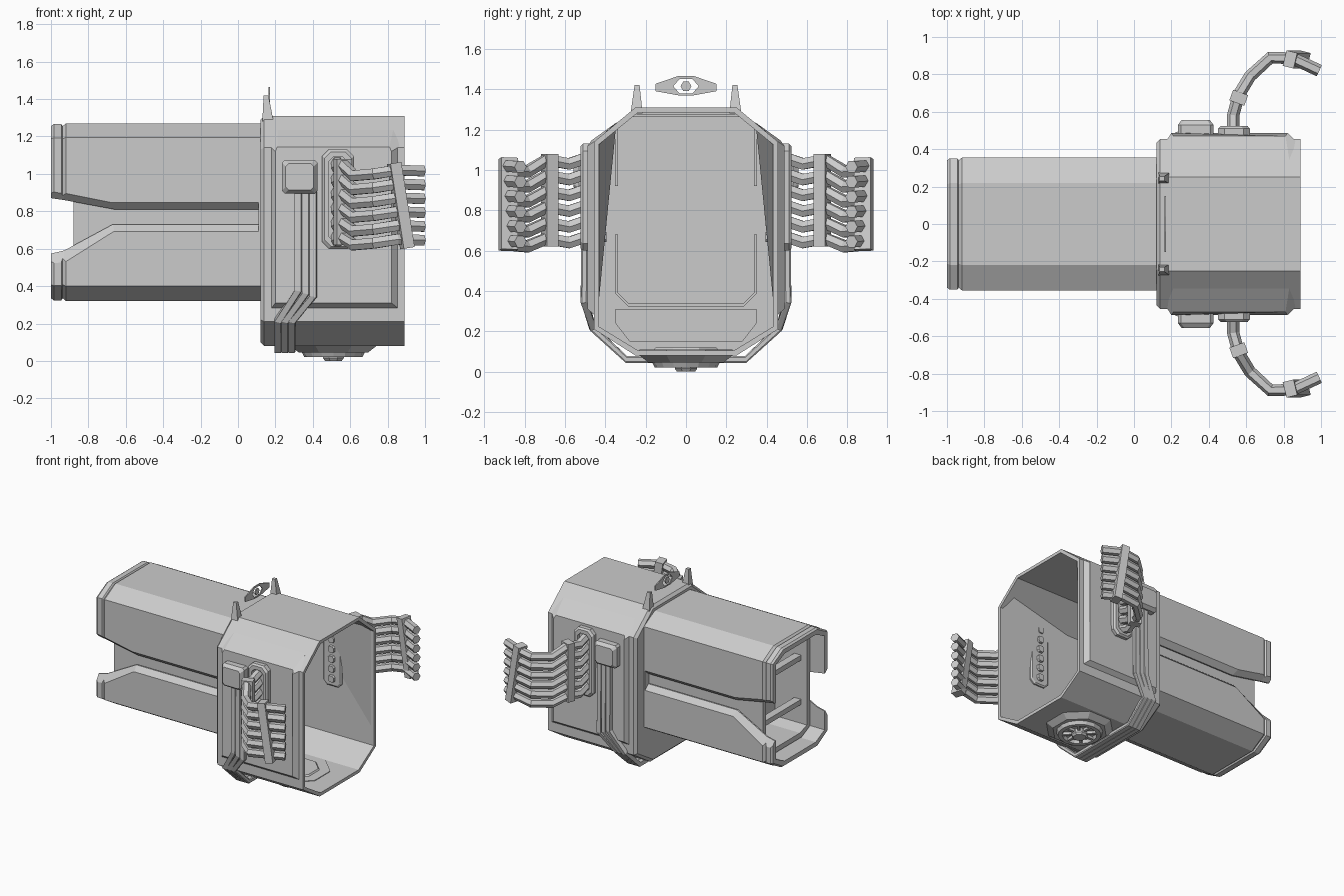
import bpy, bmesh, math
from mathutils import Vector, Matrix

if "Cube" in bpy.data.objects:
    bpy.data.objects.remove(bpy.data.objects["Cube"])

grey = bpy.data.materials.new("plain_grey")
grey.use_nodes = True
GREY = (0.6, 0.6, 0.6, 1)
grey.diffuse_color = GREY
grey.node_tree.nodes["Principled BSDF"].inputs["Base Color"].default_value = GREY


def loft(name, rings, caps=True, closed=False):
    """Skin a list of equal-length point rings."""
    bm = bmesh.new()
    vs = [[bm.verts.new(p) for p in r] for r in rings]
    n = len(vs[0])
    pairs = list(zip(vs, vs[1:])) + ([(vs[-1], vs[0])] if closed else [])
    for a, b in pairs:
        for i in range(n):
            j = (i + 1) % n
            bm.faces.new((a[i], a[j], b[j], b[i]))
    if caps and not closed:
        bm.faces.new(vs[0])
        bm.faces.new(vs[-1])
    bmesh.ops.recalc_face_normals(bm, faces=bm.faces)
    me = bpy.data.meshes.new(name)
    bm.to_mesh(me)
    bm.free()
    me.materials.append(grey)
    ob = bpy.data.objects.new(name, me)
    bpy.context.collection.objects.link(ob)
    return ob


def cut(ob, cutter):
    """Subtract a cutter and bake the result."""
    mod = ob.modifiers.new("cut", 'BOOLEAN')
    mod.operation, mod.solver, mod.object = 'DIFFERENCE', 'EXACT', cutter
    dg = bpy.context.evaluated_depsgraph_get()
    me = bpy.data.meshes.new_from_object(ob.evaluated_get(dg))
    ob.modifiers.clear()
    ob.data = me
    bpy.data.objects.remove(cutter)


def section(x, dims, d=0.0):
    """Eight-sided cross-section at x, inset by d."""
    hw, flat, zb, zcb, zct, zt = dims
    hw, flat = hw - d, flat - d * 0.5
    half = [(flat, zb + d), (hw, zcb + d * 0.5), (hw, zct - d * 0.5), (flat, zt - d)]
    return [(x, y, z) for y, z in half] + [(x, -y, z) for y, z in reversed(half)]


def chamfer_rect(w, h, c):
    return [(w, h - c), (w - c, h), (c - w, h), (-w, h - c),
            (-w, c - h), (c - w, -h), (w - c, -h), (w, c - h)]


def plate(name, x, z, w, h, c, layers):
    """Chamfered plate facing y; layers are (y, inset)."""
    return loft(name, [[(x + a, y, z + b) for a, b in chamfer_rect(w - d, h - d, c)]
                       for y, d in layers])


def disc(name, x, r, layers, n=8):
    """Stacked polygon facing z; layers are (z, radius factor)."""
    return loft(name, [[(x + r * f * math.cos(math.tau * (i + .5) / n),
                         r * f * math.sin(math.tau * (i + .5) / n), z)
                        for i in range(n)] for z, f in layers])


def sweep(name, path, shape, ref):
    """Sweep a 2D shape along a path; ref guides the second axis."""
    pts = [Vector(p) for p in path]
    rings = []
    for i, p in enumerate(pts):
        t = pts[min(i + 1, len(pts) - 1)] - pts[max(i - 1, 0)]
        side = t.cross(Vector(ref)).normalized()
        up = side.cross(t).normalized()
        rings.append([p + side * a + up * b for a, b in shape])
    return loft(name, rings)


def box(name, size, matrix):
    x, y, z = (s / 2 for s in size)
    return loft(name, [[matrix @ Vector((a * x, b * y, c * z))
                        for a, b in ((1, 1), (-1, 1), (-1, -1), (1, -1))] for c in (-1, 1)])


# Housing: open at +x, closed by a bulkhead
HOUSE = (0.455, 0.25, 0.08, 0.21, 1.14, 1.31)
ring = [section(x, HOUSE, d) for x, d in
        ((0.12, 0.02), (0.14, 0), (0.89, 0), (0.89, 0.025), (0.17, 0.025))]
loft("housing", ring)

# Split barrel shell with collar at the muzzle
BARREL = (0.355, 0.22, 0.32, 0.4, 1.195, 1.27)
ring = [section(x, BARREL, d) for x, d in
        ((-1, 0.015), (-0.985, 0.004), (-0.945, 0.004), (-0.937, 0.015),
         (-0.92, 0), (0.15, 0), (0.15, 0.05), (-1, 0.05))]
shell = loft("barrel_shell", ring, closed=True)
wide = [(-1.1, .93), (-.93, .9), (-.68, .85), (.11, .85),
        (.11, .69), (-.66, .69), (-.93, .52), (-1.1, .51)]
slim = [(-1.1, .885), (-.93, .86), (-.66, .81), (.11, .81),
        (.11, .73), (-.67, .73), (-.93, .59), (-1.1, .55)]
cut(shell, loft("slot_cutter", [[(x, y, z) for x, z in o] for y, o in
                ((-.5, wide), (-.358, wide), (-.315, slim), (.315, slim), (.358, wide), (.5, wide))]))

# Inner barrel core, hollow at the muzzle
loft("barrel_core", [section(x, BARREL, d) for x, d in
                     ((0.13, 0.06), (-0.88, 0.06), (-0.88, 0.1), (-0.6, 0.1))])
for z in (0.62, 0.97):
    box("core_crossbar", (0.06, 0.54, 0.04), Matrix.Translation((-0.8, 0, z)))

# Bulkhead trim: thin brackets that echo the two barrel halves
outline = [(.345, .68), (.345, .39), (.285, .33)]
for top in (False, True):
    pts = [(y, 1.53 - z + (0.07 if top else 0)) if top else (y, z) for y, z in outline]
    pts += [(-y, z) for y, z in reversed(pts)]
    sweep("bulkhead_bracket", [(0.175, y, z) for y, z in pts],
          [(.008, .008), (-.008, .008), (-.008, -.008), (.008, -.008)], (1, 0, 0))
loft("bulkhead_lower_panel", [[(x, y, z) for y, z in
     ((.35, .31), (.35, .24), (.28, .15), (-.28, .15), (-.35, .24), (-.35, .31))]
     for x in (.165, .185)])

# Floor fan: octagonal base, ring, spokes and hub
fan = 0.51
disc("fan_base", fan, 0.25, ((0.11, 1), (0.08, 1), (0.045, 0.8)))
rim = [[(fan + r * math.cos(a), r * math.sin(a), z)
        for r, z in ((.17, .05), (.155, .02), (.125, .02), (.115, .05))]
       for a in (math.tau * i / 16 for i in range(16))]
loft("fan_ring", rim, closed=True)
for i in range(8):
    turn = Matrix.Translation((fan, 0, 0.035)) @ Matrix.Rotation(math.tau * i / 8, 4, 'Z')
    box("fan_spoke", (0.1, 0.02, 0.02), turn @ Matrix.Translation((0.08, 0, 0)))
disc("fan_hub", fan, 0.06, ((0.05, 1), (0.015, 1), (0, 0.8)))
disc("fan_inner_cover", fan, 0.18, ((0.1, 1), (0.12, 0.9)))

# Top sights: two posts and a floating eye plate
for s in (1, -1):
    loft("sight_post", [[(x, s * y, z) for x, y in ((a, c), (b, c), (b, e), (a, e))]
         for z, a, b, c, e in ((1.28, .13, .19, .215, .275), (1.42, .137, .163, .23, .255))])
eye = [(.15, .012), (.04, .05), (-.04, .05), (-.15, .012),
       (-.15, -.025), (-.04, -.045), (.04, -.045), (.15, -.025)]
frame = loft("sight_eye_frame", [[(x, y, 1.415 + z) for y, z in eye] for x in (.162, .17)])


def hexagon(r, sy=1.0):
    return [(r * sy * math.cos(math.tau * i / 6), r * math.sin(math.tau * i / 6)) for i in range(6)]


cut(frame, loft("eye_cutter", [[(x, y, 1.415 + z) for y, z in hexagon(.042, 1.5)]
                               for x in (.1, .2)]))
loft("sight_eye_centre", [[(x, y, 1.415 + z) for y, z in hexagon(.027)] for x in (.162, .17)])

# Side equipment, mirrored in y
for s in (1, -1):
    # Raised cheek panel with sloped borders
    loft("cheek_panel", [
        [(.17, s * .44, .27), (.87, s * .44, .27), (.87, s * .44, 1.15), (.83, s * .345, 1.235),
         (.21, s * .345, 1.235), (.17, s * .44, 1.15)],
        [(.2, s * .487, .31), (.82, s * .487, .31), (.82, s * .487, 1.12), (.81, s * .47, 1.145),
         (.21, s * .47, 1.145), (.2, s * .487, 1.12)]])

    # Junction block
    plate("junction_block", .33, .985, .095, .09, .015,
          ((s * .47, 0), (s * .53, 0), (s * .557, .02)))

    # Cable socket: frame, recessed slot and inner panel
    sock = plate("cable_socket", .535, .865, .085, .265, .035,
                 ((s * .47, 0), (s * .51, 0), (s * .523, .012)))
    cut(sock, plate("slot_cutter", .535, .865, .05, .225, .025, ((s * .495, 0), (s * .6, 0))))
    plate("inner_socket", .535, .865, .08, .26, .03, ((s * .44, 0), (s * .42, 0), (s * .412, .01)))

    for i in range(6):
        z0, z1 = 1.06 - .078 * i, 1.02 - .074 * i
        # Segmented cables curling outward
        path = [(.53, .46, z0 + .01), (.53, .58, z0 - .03), (.56, .69, z0 - .01),
                (.62, .79, z1 - .03), (.73, .89, z1 - .02), (.85, .885, z1), (.99, .82, z1 - .005)]
        sweep("cable", [(x, s * y, z) for x, y, z in path], hexagon(.033), (0, 0, 1))
        plate("inner_plug", .535, z0 - .002, .03, .03, .012, ((s * .43, 0), (s * .395, .006)))

    # Cable clamps
    for (x, y, z), ang, lean in (((.56, .675, .85), 70, 0), ((.87, .88, .83), -14, 9)):
        turn = (Matrix.Translation((x, s * y, z)) @ Matrix.Rotation(math.radians(lean), 4, 'Y').inverted()
                @ Matrix.Rotation(s * math.radians(ang), 4, 'Z'))
        box("cable_clamp", (.06, .085, .46), turn)

# Conduits running down both sides and under the floor
for i in range(3):
    x0, x1 = .32 + .04 * i, .212 + .037 * i
    half = [(x0, .5, .95), (x0, .505, .375 - .015 * i), (x1, .462, .215), (x1, .295, .06)]
    path = half + [(x, -y, z) for x, y, z in reversed(half)]
    sweep("conduit", path, [(.017, .017), (.01, .022), (-.01, .022), (-.017, .017),
                            (-.017, -.017), (.017, -.017)], (1, 0, 0))
